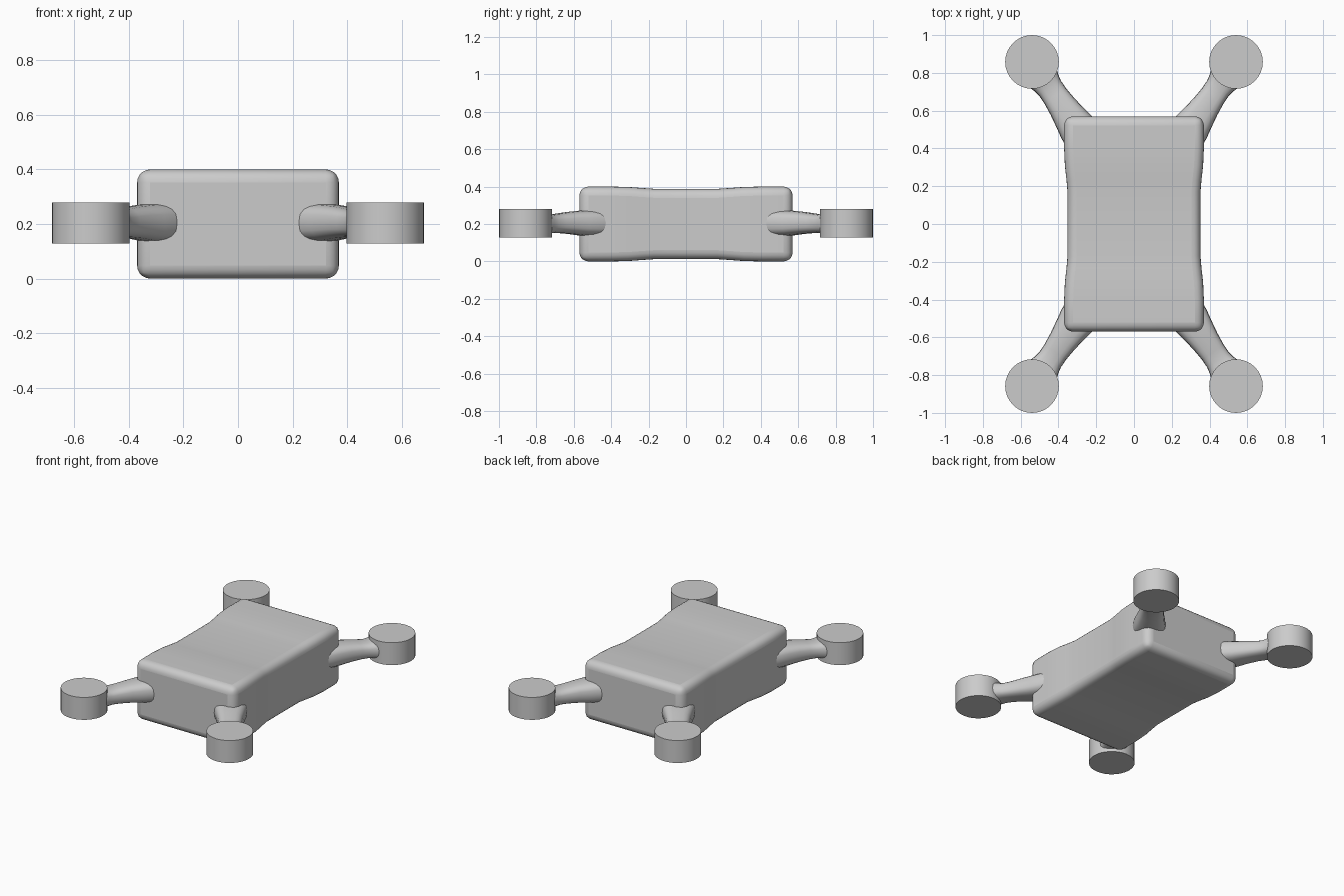
import bpy, bmesh
from math import cos, sin, pi, radians, copysign
from mathutils import Vector

if "Cube" in bpy.data.objects:
    bpy.data.objects.remove(bpy.data.objects["Cube"])


def loft(name, rings):
    """Skin a list of closed rings and cap both ends."""
    bm = bmesh.new()
    loops = [[bm.verts.new(p) for p in ring] for ring in rings]
    n = len(loops[0])
    for a, b in zip(loops, loops[1:]):
        for i in range(n):
            j = (i + 1) % n
            bm.faces.new((a[i], a[j], b[j], b[i]))
    bm.faces.new(loops[0])
    bm.faces.new(loops[-1])
    bmesh.ops.recalc_face_normals(bm, faces=bm.faces)
    mesh = bpy.data.meshes.new(name)
    bm.to_mesh(mesh)
    bm.free()
    ob = bpy.data.objects.new(name, mesh)
    bpy.context.collection.objects.link(ob)
    return ob


def smooth(ob, angle=35):
    bpy.ops.object.select_all(action='DESELECT')
    ob.select_set(True)
    bpy.context.view_layer.objects.active = ob
    bpy.ops.object.shade_smooth_by_angle(angle=radians(angle))


# Body: rounded box with a gentle waist (y, half width, half height)
half = [(0.17, 0.352, 0.188), (0.23, 0.357, 0.192), (0.31, 0.366, 0.198),
        (0.40, 0.37, 0.2), (0.57, 0.37, 0.2)]
stations = [(-y, w, h) for y, w, h in reversed(half)] + half
body = loft("body", [[(sx * w, y, 0.2 + sz * h) for sx, sz in
                      ((-1, -1), (1, -1), (1, 1), (-1, 1))]
                     for y, w, h in stations])
bevel = body.modifiers.new("rounding", 'BEVEL')
bevel.width = 0.048
bevel.segments = 5
bevel.limit_method = 'ANGLE'
bevel.angle_limit = radians(40)
smooth(body)

# Arm stations: fraction along the arm, half width, half height, centre height
ARM = [(-0.12, 0.105, 0.073, 0.205), (0.03, 0.1, 0.071, 0.205),
       (0.18, 0.088, 0.067, 0.205), (0.34, 0.077, 0.06, 0.206),
       (0.50, 0.07, 0.053, 0.204), (0.61, 0.07, 0.05, 0.202),
       (0.69, 0.077, 0.054, 0.203), (0.78, 0.09, 0.06, 0.204)]
SIDES = 20


def squircle(t):
    c, s = cos(t), sin(t)
    return copysign(abs(c) ** 0.7, c), copysign(abs(s) ** 0.7, s)


for sx, side in ((-1, "left"), (1, "right")):
    for sy, end in ((-1, "front"), (1, "back")):
        # Arm from the body corner to the motor
        root = Vector((sx * 0.295, sy * 0.5, 0))
        tip = Vector((sx * 0.54, sy * 0.858, 0))
        d = (tip - root).normalized()
        across = Vector((-d.y, d.x, 0))
        rings = []
        for f, w, h, z in ARM:
            c = root.lerp(tip, f) + Vector((0, 0, z))
            ring = []
            for i in range(SIDES):
                u, v = squircle(2 * pi * i / SIDES)
                ring.append(c + across * (u * w) + Vector((0, 0, v * h)))
            rings.append(ring)
        smooth(loft(f"{end}_{side}_arm", rings))

        # Motor pod
        bpy.ops.mesh.primitive_cylinder_add(
            vertices=32, radius=0.142, depth=0.15,
            location=(sx * 0.54, sy * 0.858, 0.204))
        motor = bpy.context.object
        motor.name = f"{end}_{side}_motor"
        smooth(motor)
